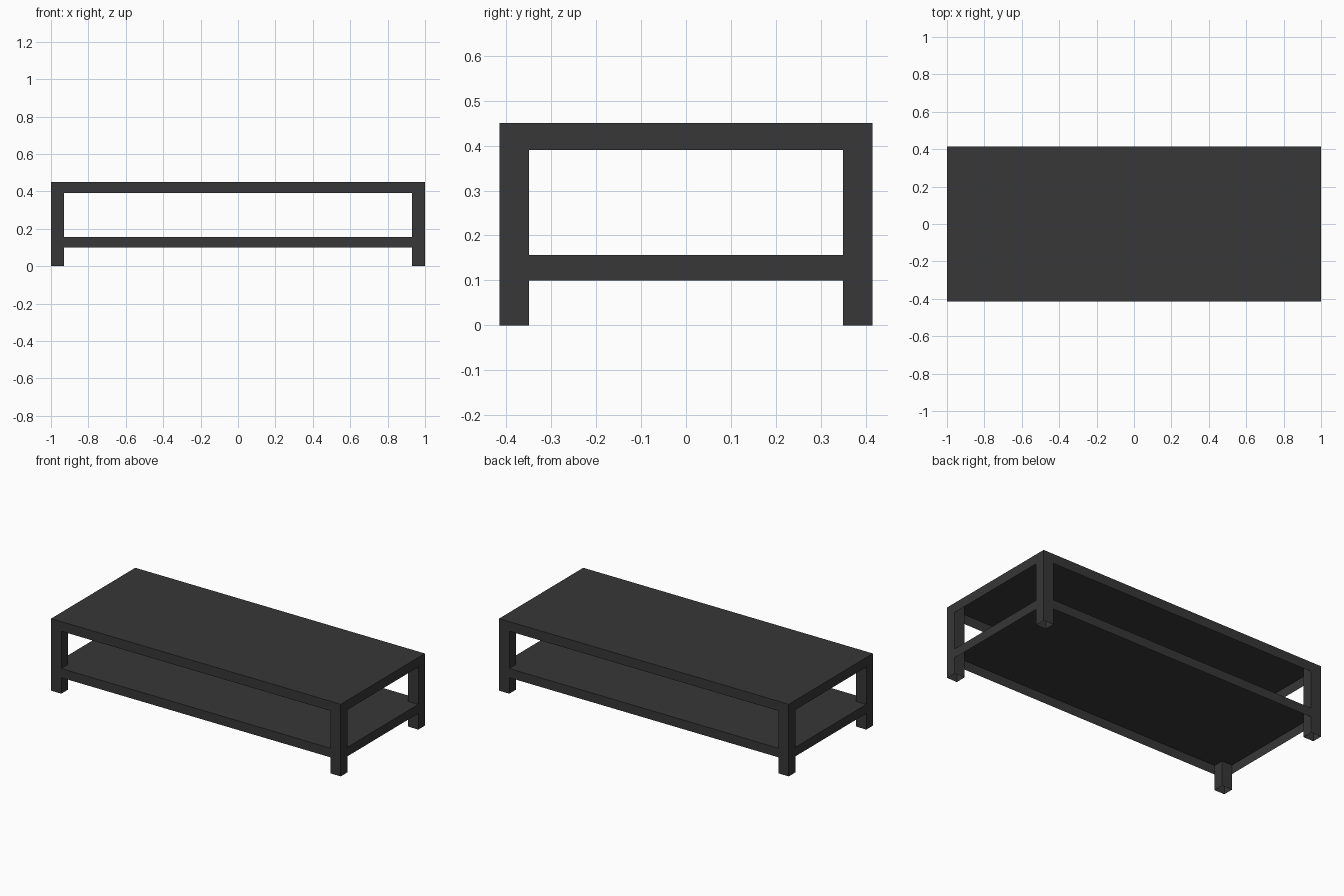
import bpy, bmesh

if "Cube" in bpy.data.objects:
    bpy.data.objects.remove(bpy.data.objects["Cube"])

X, Y = 1.0, 0.415          # half length and half depth
LEG_X, LEG_Y = 0.07, 0.065  # leg section

mat = bpy.data.materials.new("charcoal black")
mat.diffuse_color = (0.038, 0.038, 0.038, 1)
mat.use_nodes = True
mat.node_tree.nodes["Principled BSDF"].inputs["Base Color"].default_value = mat.diffuse_color


def open_box(name, x0, x1, y0, y1, z0, z1, cap_top=True):
    """Box shell left open underneath (and optionally on top)."""
    bm = bmesh.new()
    bmesh.ops.create_cube(bm, size=1)
    for v in bm.verts:
        v.co.x = x1 if v.co.x > 0 else x0
        v.co.y = y1 if v.co.y > 0 else y0
        v.co.z = z1 if v.co.z > 0 else z0
    bm.normal_update()
    drop = [f for f in bm.faces
            if f.normal.z < -0.5 or (f.normal.z > 0.5 and not cap_top)]
    bmesh.ops.delete(bm, geom=drop, context='FACES_ONLY')
    me = bpy.data.meshes.new(name)
    bm.to_mesh(me)
    bm.free()
    me.materials.append(mat)
    ob = bpy.data.objects.new(name, me)
    bpy.context.collection.objects.link(ob)
    return ob


# Table top and lower shelf: hollow from below, flush with the legs
open_box("table_top", -X, X, -Y, Y, 0.39, 0.45)
open_box("lower_shelf", -X, X, -Y, Y, 0.10, 0.157)

# Four hollow corner legs
for sx, side in ((-1, "left"), (1, "right")):
    for sy, end in ((-1, "front"), (1, "back")):
        xs = sorted((sx * X, sx * (X - LEG_X)))
        ys = sorted((sy * Y, sy * (Y - LEG_Y)))
        open_box(f"{end}_{side}_leg", *xs, *ys, 0, 0.45, cap_top=False)
